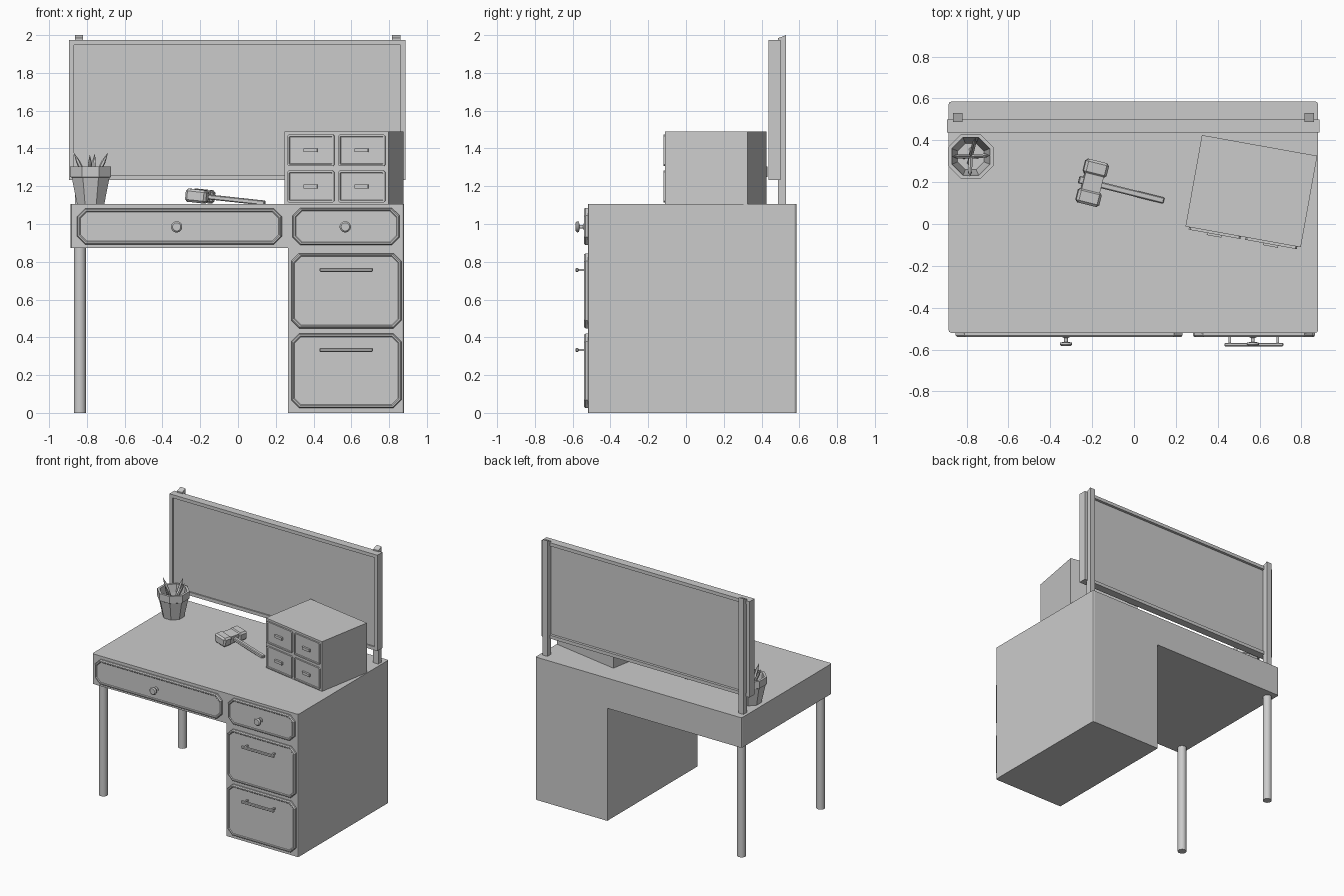
import bpy, bmesh, math
from mathutils import Matrix, Vector

cube = bpy.data.objects.get("Cube")
if cube:
    bpy.data.objects.remove(cube)

grey = bpy.data.materials.new("plain grey")
grey.use_nodes = True
colour = (0.6, 0.6, 0.6, 1)
grey.diffuse_color = colour
grey.node_tree.nodes["Principled BSDF"].inputs["Base Color"].default_value = colour


def finish(name, bm, matrix=Matrix(), smooth=False):
    bmesh.ops.recalc_face_normals(bm, faces=bm.faces)
    mesh = bpy.data.meshes.new(name)
    bm.to_mesh(mesh)
    bm.free()
    mesh.materials.append(grey)
    obj = bpy.data.objects.new(name, mesh)
    bpy.context.collection.objects.link(obj)
    obj.matrix_world = matrix
    if smooth:
        bpy.ops.object.select_all(action="DESELECT")
        obj.select_set(True)
        bpy.context.view_layer.objects.active = obj
        bpy.ops.object.shade_smooth_by_angle(angle=math.radians(40))
    return obj


def box(name, x, y, z, matrix=Matrix(), bevel=0):
    """Box from (min, max) pairs."""
    bm = bmesh.new()
    bmesh.ops.create_cube(bm, size=1)
    for v in bm.verts:
        v.co = [p[0] if c < 0 else p[1] for c, p in zip(v.co, (x, y, z))]
    if bevel:
        bmesh.ops.bevel(bm, geom=bm.edges[:], offset=bevel, segments=1, affect="EDGES")
    return finish(name, bm, matrix)


def loft(name, loops, matrix=Matrix(), smooth=False):
    """Skin a chain of equal-length loops and cap both ends."""
    bm = bmesh.new()
    rings = [[bm.verts.new(p) for p in loop] for loop in loops]
    n = len(rings[0])
    for a, b in zip(rings, rings[1:]):
        for i in range(n):
            j = (i + 1) % n
            bm.faces.new((a[i], a[j], b[j], b[i]))
    bm.faces.new(rings[0])
    bm.faces.new(rings[-1])
    return finish(name, bm, matrix, smooth)


def turned(name, profile, sides, matrix=Matrix(), smooth=False):
    """Lathe (radius, height) points around z."""
    angles = [math.tau * (i + 0.5) / sides for i in range(sides)]
    return loft(name, [[(r * math.cos(a), r * math.sin(a), z) for a in angles]
                       for r, z in profile], matrix, smooth)


def clipped(w, h, c, y):
    """Rectangle with clipped corners, facing the front."""
    w, h = w / 2, h / 2
    return [(sx * a, y, sz * b) for sx, sz, flip in
            ((1, 1, 0), (-1, 1, 1), (-1, -1, 0), (1, -1, 1))
            for a, b in (((w, h - c), (w - c, h)) if not flip else ((w - c, h), (w, h - c)))]


def drawer_front(name, x, z, clip, steps, matrix):
    w, h = x[1] - x[0], z[1] - z[0]
    place = matrix @ Matrix.Translation((sum(x) / 2, 0, sum(z) / 2))
    loft(name, [clipped(w - 2 * i, h - 2 * i, clip - 0.5 * i, y) for i, y in steps], place)


# Desk body: worktop and drawer pedestal in one profile
FRONT, BACK, TOP, UNDER = -0.52, 0.585, 1.105, 0.872
outline = [(-0.886, UNDER), (0.265, UNDER), (0.265, 0), (0.88, 0), (0.88, TOP), (-0.886, TOP)]
bm = bmesh.new()
face = bm.faces.new([bm.verts.new((x, FRONT, z)) for x, z in outline])
extruded = bmesh.ops.extrude_face_region(bm, geom=[face])["geom"]
for v in extruded:
    if isinstance(v, bmesh.types.BMVert):
        v.co.y = BACK
corners = [e for e in bm.edges if abs(e.verts[0].co.x - e.verts[1].co.x) < 1e-4
           and abs(e.verts[0].co.y - e.verts[1].co.y) < 1e-4
           and abs(e.verts[0].co.x) > 0.5]
bmesh.ops.bevel(bm, geom=corners, offset=0.012, segments=2, profile=0.5, affect="EDGES")
finish("desk_body", bm)

# Legs on the open side
for side, y in (("front", -0.452), ("back", 0.515)):
    turned(side + "_leg", [(0.032, 0), (0.032, UNDER)], 16,
           Matrix.Translation((-0.837, y, 0)), True)

# Desk drawers with raised, stepped borders
rim = [(0, 0.01), (0, -0.012), (0.006, -0.02), (0.013, -0.02), (0.018, -0.015)]
face_plane = Matrix.Translation((0, FRONT, 0))
for name, x, z in (("wide_drawer", (-0.852, 0.232), (0.892, 1.082)),
                   ("narrow_drawer", (0.288, 0.856), (0.888, 1.086)),
                   ("middle_drawer", (0.282, 0.865), (0.448, 0.845)),
                   ("bottom_drawer", (0.282, 0.865), (0.026, 0.42))):
    drawer_front(name, x, z, 0.042, rim, face_plane)

# Round knobs
knob = [(0.018, 0), (0.018, 0.006), (0.009, 0.01), (0.009, 0.028),
        (0.028, 0.032), (0.03, 0.041), (0.022, 0.049)]
for name, x in (("left_knob", 0.568), ("right_knob", -0.325)):
    turned(name, knob, 16, Matrix.Translation((x, FRONT - 0.015, 0.985))
           @ Matrix.Rotation(math.pi / 2, 4, "X"), True)

# Bar handles
for name, z in (("middle_handle", 0.757), ("bottom_handle", 0.333)):
    box(name, (0.432, 0.714), (-0.585, -0.568), (z - 0.01, z + 0.01), bevel=0.004)
    for i, x in enumerate((0.458, 0.688)):
        box(f"{name}_post_{i}", (x - 0.006, x + 0.006), (-0.57, -0.53), (z - 0.006, z + 0.006))

# Back board: frame with a recessed panel
X, Y, Z, F = (-0.894, 0.887), (0.438, 0.5), (1.232, 1.974), 0.026
box("board_panel", (X[0] + F, X[1] - F), (Y[0] + 0.01, Y[1] - 0.02), (Z[0] + F, Z[1] - F))
for name, z in (("bottom_rail", (Z[0], Z[0] + F)), ("top_rail", (Z[1] - F, Z[1]))):
    box("board_" + name, X, Y, z)
for name, x in (("right_stile", (X[0], X[0] + F)), ("left_stile", (X[1] - F, X[1]))):
    box("board_" + name, x, Y, (Z[0] + F, Z[1] - F))

# Board posts with sloping tops
for name, x in (("right_post", -0.842), ("left_post", 0.838)):
    post = box(name, (x - 0.022, x + 0.022), (0.488, 0.53), (TOP, 2.0))
    for v in post.data.vertices:
        if v.co.z > 1.9 and v.co.y < 0.5:
            v.co.z = 1.984

# Small chest of four drawers, turned on the worktop
chest = Matrix.Translation((0.561, 0.157, TOP)) @ Matrix.Rotation(math.radians(-10.2), 4, "Z")
W, D, H = 0.28, 0.222, 0.385
box("small_chest", (-W, W), (-D, D), (0, H), chest)
small_rim = [(0, 0.005), (0, -0.012), (0.01, -0.012), (0.013, -0.007)]
chest_front = chest @ Matrix.Translation((0, -D, 0))
for i, x in enumerate((-0.137, 0.137)):
    for j, z in enumerate((0.093, 0.285)):
        drawer_front(f"small_drawer_{i}{j}", (x - 0.126, x + 0.126), (z - 0.084, z + 0.084),
                     0.008, small_rim, chest_front)
        box(f"small_handle_{i}{j}", (x - 0.036, x + 0.036), (-0.022, -0.005),
            (z - 0.01, z + 0.01), chest_front)

# Pencil pot, hollow with a thick lip
POT = Vector((-0.78, 0.323, TOP))
turned("pencil_pot", [(0.078, 0), (0.108, 0.14), (0.117, 0.145), (0.117, 0.2),
                      (0.098, 0.2), (0.092, 0.14), (0.068, 0.015)], 8, Matrix.Translation(POT))

# Pencils leaning outwards
for i, (dx, dy, h) in enumerate(((-0.088, 0.0, 0.27), (0.09, 0.005, 0.27),
                                 (-0.005, -0.095, 0.26), (0.022, 0.088, 0.265))):
    base = POT + Vector((-dx * 0.35, -dy * 0.35, 0.02))
    lean = POT + Vector((dx, dy, h)) - base
    length = lean.length
    turned(f"pencil_{i}", [(0.011, 0), (0.011, length - 0.05), (0.001, length)], 6,
           Matrix.Translation(base) @ lean.to_track_quat("Z", "Y").to_matrix().to_4x4())

# Mallet lying on the worktop
mallet = (Matrix.Translation((-0.2, 0.197, TOP + 0.043))
          @ Matrix.Rotation(math.radians(-14), 4, "Z") @ Matrix.Rotation(math.radians(6), 4, "Y"))
for name, s in (("front", -1), ("back", 1)):
    y = sorted((s * 0.035, s * 0.108))
    box(f"mallet_{name}_face", (-0.057, 0.057), y, (-0.035, 0.035), mallet, 0.012)
box("mallet_middle", (-0.045, 0.045), (-0.04, 0.04), (-0.028, 0.028), mallet)
box("mallet_peg", (-0.066, -0.04), (-0.018, 0.018), (-0.015, 0.015), mallet, 0.004)
box("mallet_handle", (0.03, 0.355), (-0.015, 0.015), (-0.013, 0.013), mallet, 0.005)
